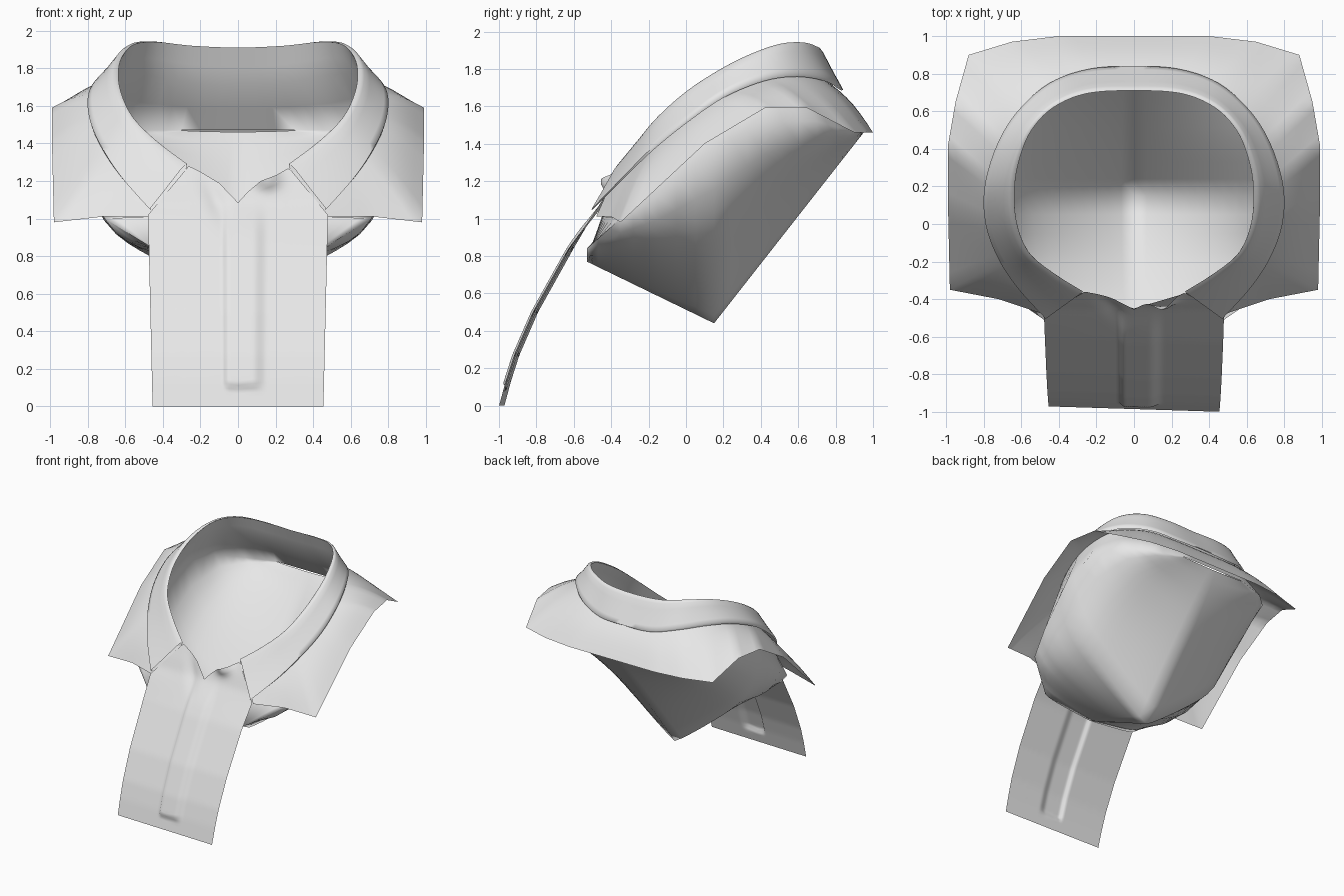
import bpy, bmesh, math
from mathutils import Vector

cube = bpy.data.objects.get("Cube")
if cube:
    bpy.data.objects.remove(cube, do_unlink=True)

fabric = bpy.data.materials.new("light_grey_fabric")
fabric.use_nodes = True
fabric.diffuse_color = (0.8, 0.8, 0.8, 1)
fabric.node_tree.nodes["Principled BSDF"].inputs["Base Color"].default_value = (0.8, 0.8, 0.8, 1)


def full_ring(half):
    """Mirror a back-to-front half outline into one running right to left."""
    pts = [Vector(p) for p in half]
    return [Vector((-p.x, p.y, p.z)) for p in reversed(pts[1:])] + pts


def refine(pts, smooth=True, n=5):
    """Resample an outline, straight or as a smooth spline."""
    out = []
    for i in range(len(pts) - 1):
        b, c = pts[i], pts[i + 1]
        a, d = pts[max(i - 1, 0)], pts[min(i + 2, len(pts) - 1)]
        for k in range(n):
            t = k / n
            if smooth:
                out.append(0.5 * (2 * b + (c - a) * t + (2 * a - 5 * b + 4 * c - d) * t * t
                                  + (3 * b - a - 3 * c + d) * t ** 3))
            else:
                out.append(b.lerp(c, t))
    return out + [pts[-1].copy()]


def loft(name, grids, facing, angle=180):
    """Skin grids of points into one smooth sheet that faces a direction."""
    bm = bmesh.new()
    for rows in grids:
        grid = [[bm.verts.new(p) for p in row] for row in rows]
        for r0, r1 in zip(grid, grid[1:]):
            for i in range(len(r0) - 1):
                bm.faces.new((r0[i], r0[i + 1], r1[i + 1], r1[i]))
    bmesh.ops.remove_doubles(bm, verts=bm.verts, dist=0.0005)
    bmesh.ops.recalc_face_normals(bm, faces=bm.faces)
    total = Vector()
    for f in bm.faces:
        total += f.normal * f.calc_area()
    if total.dot(Vector(facing)) < 0:
        bmesh.ops.reverse_faces(bm, faces=bm.faces)
    mesh = bpy.data.meshes.new(name)
    bm.to_mesh(mesh)
    bm.free()
    mesh.materials.append(fabric)
    obj = bpy.data.objects.new(name, mesh)
    bpy.context.scene.collection.objects.link(obj)
    bpy.ops.object.select_all(action='DESELECT')
    obj.select_set(True)
    bpy.context.view_layer.objects.active = obj
    bpy.ops.object.shade_smooth_by_angle(angle=math.radians(angle))


def table(points, v):
    """Piecewise linear lookup."""
    for (a, fa), (b, fb) in zip(points, points[1:]):
        if v <= b:
            return fa + (fb - fa) * max(0, (v - a) / (b - a))
    return points[-1][1]


def step(a, b, v):
    t = min(max((v - a) / (b - a), 0), 1)
    return t * t * (3 - 2 * t)


# Outlines, each from centre back round to the front
opening = [(0, .71, 1.91), (.25, .695, 1.92), (.43, .62, 1.94), (.545, .5, 1.93), (.605, .36, 1.88),
           (.635, .2, 1.8), (.625, .01, 1.68), (.56, -.15, 1.54), (.43, -.26, 1.41), (.27, -.36, 1.29)]
collar_edge = [(0, .84, 1.69), (.24, .825, 1.7), (.45, .75, 1.75), (.62, .6, 1.78), (.73, .42, 1.76),
               (.795, .2, 1.67), (.79, 0, 1.53), (.725, -.18, 1.38), (.62, -.34, 1.22), (.47, -.505, 1.05)]
hem = [(0, 1, 1.46), (.4, 1, 1.46), (.65, .97, 1.46), (.88, .9, 1.46), (.95, .65, 1.59),
       (.99, .42, 1.59), (.99, .1, 1.4), (.98, -.35, .98), (.72, -.4, 1.01), (.48, -.48, 1.01)]

# Neck base, tucked beneath the collar
base = []
for i, (o, c) in enumerate(zip(opening, collar_edge)):
    f = table([(0, .6), (7, .55), (8, .4), (9, .05)], i)
    p = Vector(o).lerp(Vector(c), f)
    p.z -= table([(0, .07), (8, .07), (9, .03)], i)
    base.append(p)

top = refine(full_ring(opening))
edge = refine(full_ring(collar_edge))
neck = refine(full_ring(base))
outer = refine(full_ring(hem), smooth=False)

# Collar: folded leaf with a thin turned lip
rows = []
for f, lift in ((0, 0), (.06, .016), (.16, .022), (.35, .016), (.6, .008), (.85, .004), (1, 0), (.96, -.03)):
    row = []
    for i, (o, c) in enumerate(zip(top, edge)):
        u = abs(2 * i / (len(top) - 1) - 1)
        amount = lift * (.4 + math.sin(math.pi * u) * .6)
        side = Vector((c.x - o.x, c.y - o.y, 0)).normalized()
        row.append(o.lerp(c, f) + Vector((0, 0, amount)) + side * max(amount, 0) * .4)
    rows.append(row)
loft("collar", [rows], (0, 0, 1), 70)

# Shoulder yoke
rows = []
for k in range(7):
    t = k / 6
    rows.append([n.lerp(h, t) + Vector((0, 0, .025 * math.sin(math.pi * t) * step(-.52, -.4, h.y)))
                 for n, h in zip(neck, outer)])
loft("shoulder_yoke", [rows], (0, 0, 1), 60)

# Front panel with raised button placket
depth = [(0, -.985), (.13, -.95), (.27, -.905), (.5, -.805), (.84, -.615), (1.02, -.495),
         (1.08, -.455), (1.17, -.415), (1.3, -.35)]
neckline = [(-.475, 1.02), (-.26, 1.28), (-.2, 1.25), (-.1, 1.19), (0, 1.085), (.05, 1.14),
            (.12, 1.2), (.2, 1.23), (.27, 1.27), (.475, 1.02)]
columns = [-.475 + .95 * i / 76 for i in range(77)]
rows = []
for r in range(49):
    row = []
    for x in columns:
        z = table(neckline, x) * (1 - r / 48)
        y = table(depth, z) - .03 * x * (1 - step(.8, 1.05, z))
        # Placket pleat, softer on one side
        raised = step(-.085, -.055, x) * (1 - step(.08, .16, x)) * step(.09, .12, z) * (1 - step(.9, 1.12, z))
        y -= .022 * raised
        # Soft folds by the neckline
        y -= .06 * math.exp(-((x - .15) / .07) ** 2 - ((z - 1.21) / .05) ** 2)
        y += .018 * math.exp(-((x + .1 + (z - 1.05) * .4) / .05) ** 2 - ((z - 1.1) / .12) ** 2)
        row.append((x * (.957 + .05 * min(z, 1)), y, z))
    rows.append(row)
loft("front_panel", [rows], (0, -1, 0), 60)

# Inner lining: collar stand and upper wall
stations = [(.3, .95, 1.47), (.54, .87, 1.47), (.71, .7, 1.52), (.8, .42, 1.52),
            (.82, .15, 1.38), (.78, -.15, 1.12), (.71, -.35, 1.0)]
rim = [(0, .95, 1.47)] + stations + [(.4, -.45, 1.01), (0, -.45, 1.01)]
lip = refine(full_ring(opening), n=3)
stand = refine(full_ring(base), n=3)
upper = refine(full_ring(rim), smooth=False, n=3)
wall = [[a.lerp(b, t) for a, b in zip(lip, stand)] for t in (0, .5)]
wall += [[a.lerp(b, t) for a, b in zip(stand, upper)] for t in (0, .5, 1)]

# Inner lining: keeled belly in cross-sections, closed by a front wall
keel = [(-.53, .77), (.15, .44), (.95, 1.46)]
spread = [i / 12 for i in range(-12, 13)]
sides = refine([Vector(s) for s in stations + [(.45, -.53, .84)]], smooth=False, n=3)
belly = []
for s in sides:
    low = table(keel, s.y)
    belly.append([(u * s.x, s.y, low + (s.z - low) * (.7 * abs(u) ** 1.1 + .3 * abs(u) ** 10)) for u in spread])
belly.append([(u * .71, -.45 + .1 * u ** 4, 1.01 - .01 * u ** 4) for u in spread])
loft("inner_lining", [wall, belly], (0, 0, -1))
